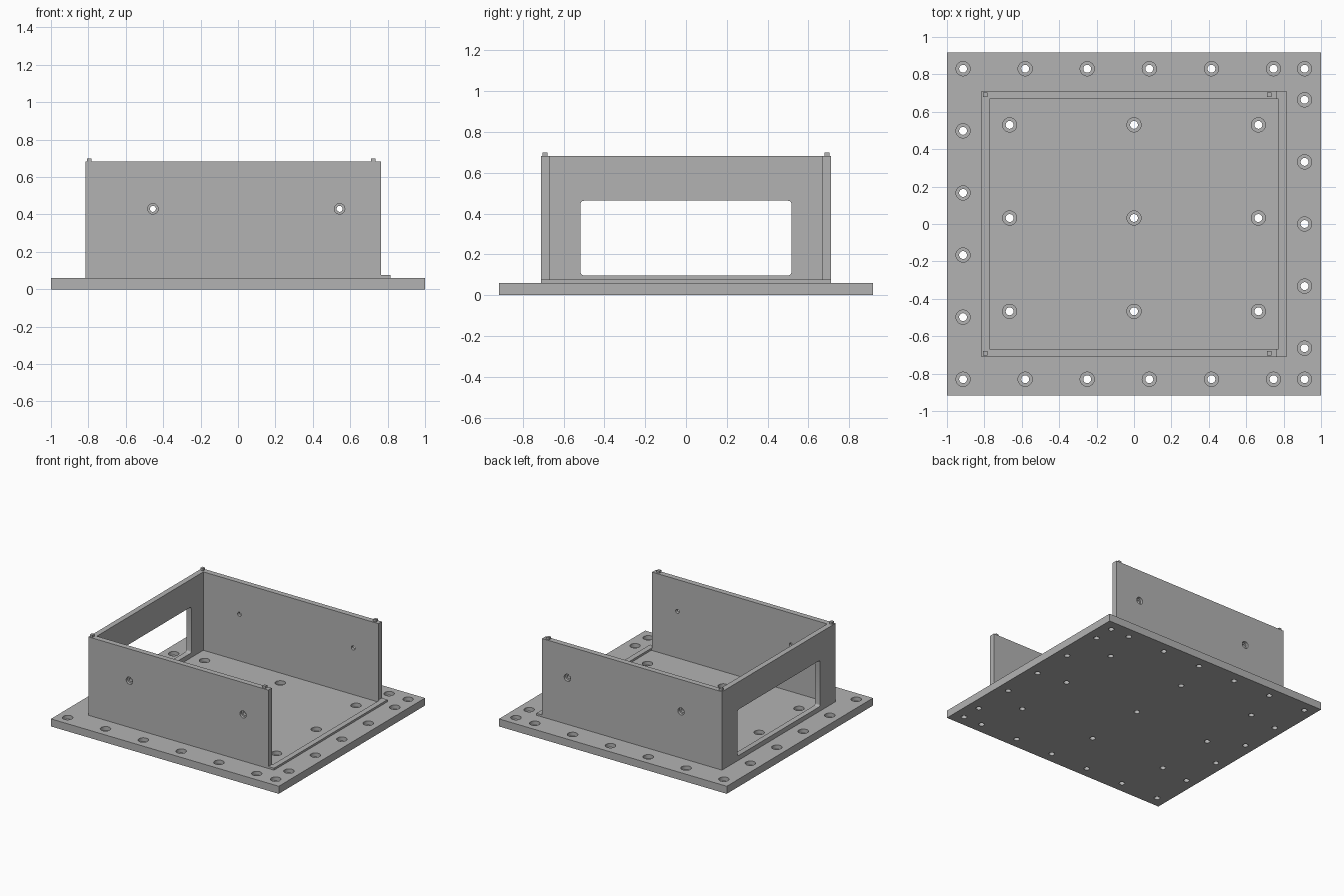
import bpy, bmesh, math
from mathutils import Matrix, Vector

if "Cube" in bpy.data.objects:
    bpy.data.objects.remove(bpy.data.objects["Cube"], do_unlink=True)

grey = bpy.data.materials.new("plain grey")
grey.use_nodes = True
grey.diffuse_color = (0.45, 0.45, 0.45, 1)
grey.node_tree.nodes["Principled BSDF"].inputs["Base Color"].default_value = (0.45, 0.45, 0.45, 1)

BASE_TOP, RIM_TOP, WALL_TOP = 0.06, 0.076, 0.682
OUT_X, IN_X, WALL_END = 0.815, 0.772, 0.765
OUT_Y, IN_Y = 0.712, 0.668


def finish(name, bm):
    bmesh.ops.recalc_face_normals(bm, faces=bm.faces)
    mesh = bpy.data.meshes.new(name)
    bm.to_mesh(mesh)
    bm.free()
    mesh.materials.append(grey)
    ob = bpy.data.objects.new(name, mesh)
    bpy.context.collection.objects.link(ob)
    return ob


def prism(name, outline, low, high, turn=Matrix()):
    """Extrude a flat outline from low to high, then turn it."""
    bm = bmesh.new()
    face = bm.faces.new([bm.verts.new((x, y, low)) for x, y in outline])
    new = bmesh.ops.extrude_face_region(bm, geom=[face])["geom"]
    bmesh.ops.translate(bm, vec=(0, 0, high - low),
                        verts=[v for v in new if isinstance(v, bmesh.types.BMVert)])
    bm.transform(turn)
    return finish(name, bm)


def rect(cx, cy, hx, hy):
    return [(cx - hx, cy - hy), (cx + hx, cy - hy), (cx + hx, cy + hy), (cx - hx, cy + hy)]


def rounded_rect(cx, cy, hx, hy, r, steps=5):
    pts = []
    for i, (sx, sy) in enumerate(((1, 1), (-1, 1), (-1, -1), (1, -1))):
        for k in range(steps + 1):
            a = math.pi / 2 * (i + k / steps)
            pts.append((cx + sx * (hx - r) + r * math.cos(a), cy + sy * (hy - r) + r * math.sin(a)))
    return pts


def add_bore(bm, place, profile, sides=32):
    """Stepped round cutter; profile lists (radius, height) from the bottom up."""
    rings = []
    for r, h in profile:
        rings.append([bm.verts.new(place @ Vector((r * math.cos(2 * math.pi * i / sides),
                                                   r * math.sin(2 * math.pi * i / sides), h)))
                      for i in range(sides)])
    for a, b in zip(rings, rings[1:]):
        for i in range(sides):
            j = (i + 1) % sides
            bm.faces.new((a[i], a[j], b[j], b[i]))
    bm.faces.new(rings[0][::-1])
    bm.faces.new(rings[-1])


def cut(ob, cutter):
    cutter.hide_render = True
    mod = ob.modifiers.new("cut", 'BOOLEAN')
    mod.operation, mod.solver, mod.object = 'DIFFERENCE', 'EXACT', cutter
    bpy.context.view_layer.objects.active = ob
    bpy.ops.object.modifier_apply(modifier=mod.name)
    bpy.data.objects.remove(cutter, do_unlink=True)


# Base plate with counterbored screw holes
base = prism("base_plate", rect(0, 0, 1, 0.917), 0, BASE_TOP)
holes = [(x, s * 0.83) for s in (-1, 1) for x in [-0.914 + 0.332 * i for i in range(6)] + [0.912]]
holes += [(0.912, 0.332 * i) for i in range(-2, 3)]
holes += [(-0.914, 0.332 * (i - 1.5)) for i in range(4)]
holes += [(x, y) for x in (-0.665, 0, 0.665) for y in (0.53, 0.032, -0.467)]
bm = bmesh.new()
for x, y in holes:
    add_bore(bm, Matrix.Translation((x, y, 0)),
             [(0.021, -0.1), (0.021, 0.03), (0.038, 0.03), (0.038, 0.1)])
cut(base, finish("base_hole_cutter", bm))

# Three joined walls, open on the left side
walls = prism("walls", [(-OUT_X, -OUT_Y), (WALL_END, -OUT_Y), (WALL_END, -IN_Y), (-IN_X, -IN_Y),
                        (-IN_X, IN_Y), (WALL_END, IN_Y), (WALL_END, OUT_Y), (-OUT_X, OUT_Y)],
              BASE_TOP, WALL_TOP)

# Window through the end wall: outline axes (x, y) become (y, z)
to_yz = Matrix(((0, 0, 1, 0), (1, 0, 0, 0), (0, 1, 0, 0), (0, 0, 0, 1)))
cut(walls, prism("window_cutter", rounded_rect(0, 0.28, 0.517, 0.183, 0.016), -0.95, -0.65, to_yz))

# Screw holes in the two side walls, wide end outward
bm = bmesh.new()
for s in (-1, 1):
    for x in (-0.455, 0.543):
        place = Matrix.Translation((x, s * OUT_Y, 0.43)) @ Matrix.Rotation(-s * math.pi / 2, 4, 'X')
        add_bore(bm, place, [(0.016, -0.1), (0.016, -0.022), (0.028, -0.022), (0.028, 0.1)])
cut(walls, finish("wall_hole_cutter", bm))

# Low sill closing the open side
prism("sill", [(WALL_END, -OUT_Y), (OUT_X, -OUT_Y), (OUT_X, OUT_Y), (WALL_END, OUT_Y),
               (WALL_END, IN_Y), (IN_X, IN_Y), (IN_X, -IN_Y), (WALL_END, -IN_Y)], BASE_TOP, RIM_TOP)

# Square locating pegs on the wall ends
for side, x in (("right", -0.795), ("left", 0.722)):
    for end, y in (("front", -0.692), ("back", 0.692)):
        prism(f"peg_{end}_{side}", rect(x, y, 0.012, 0.012), WALL_TOP, 0.70)

for ob in (base, walls):
    bpy.ops.object.select_all(action='DESELECT')
    ob.select_set(True)
    bpy.context.view_layer.objects.active = ob
    bpy.ops.object.shade_smooth_by_angle(angle=math.radians(30))
